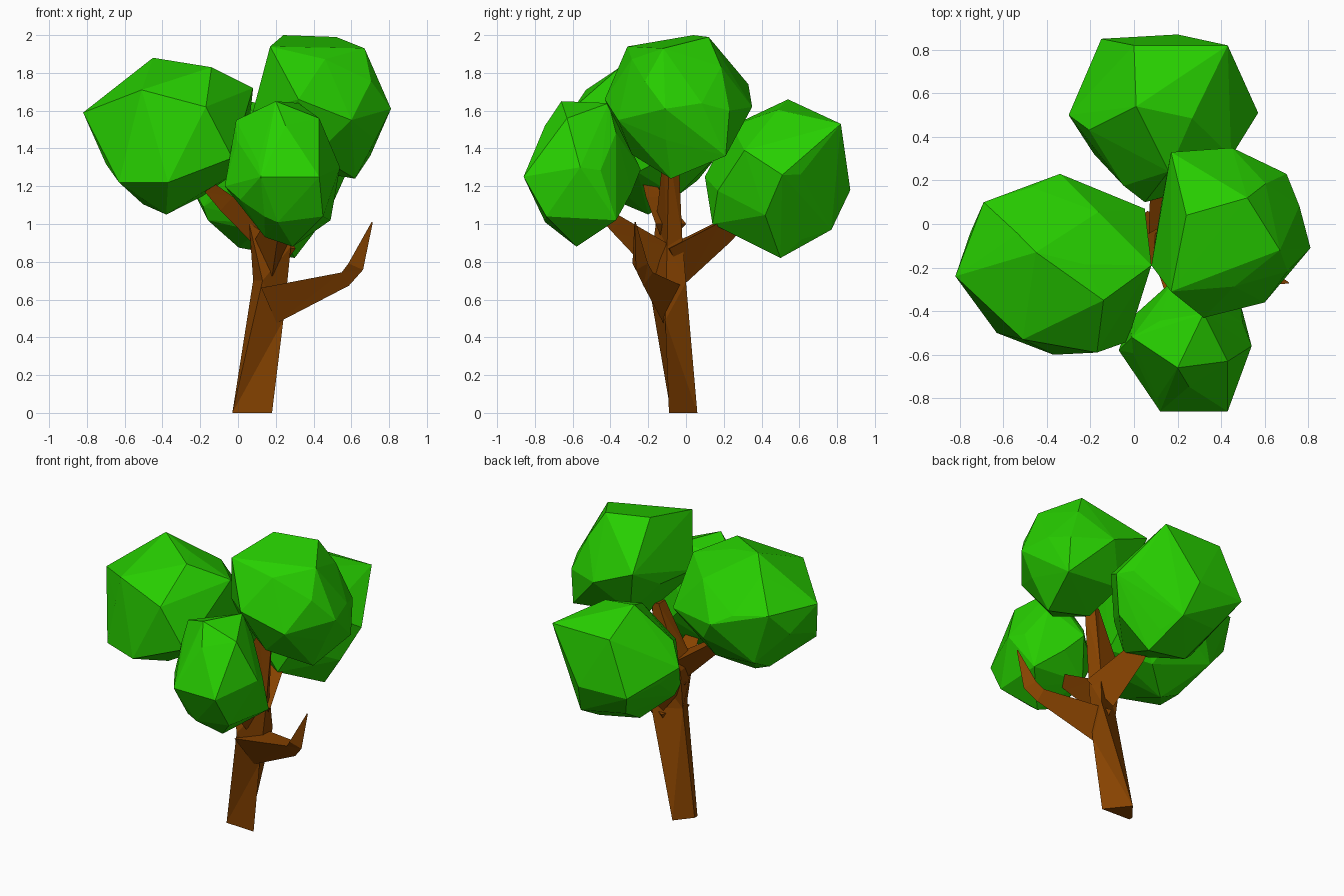
import bpy, bmesh, math
from mathutils import Vector


def material(name, rgb):
    m = bpy.data.materials.new(name)
    m.diffuse_color = (*rgb, 1)
    return m


BARK = material("bark", (0.24, 0.055, 0.0))
LEAF = material("leaves", (0.02, 0.62, 0.0))


def add_object(name, bm, mat):
    bmesh.ops.recalc_face_normals(bm, faces=bm.faces)
    mesh = bpy.data.meshes.new(name)
    bm.to_mesh(mesh)
    bm.free()
    mesh.materials.append(mat)
    obj = bpy.data.objects.new(name, mesh)
    bpy.context.collection.objects.link(obj)
    return obj


def loft(name, rings):
    """Skin a row of rings and cap both ends."""
    bm = bmesh.new()
    rows = [[bm.verts.new(p) for p in ring] for ring in rings]
    n = len(rows[0])
    for a, b in zip(rows, rows[1:]):
        for i in range(n):
            j = (i + 1) % n
            bm.faces.new((a[i], a[j], b[j], b[i]))
    bm.faces.new(rows[0])
    bm.faces.new(rows[-1])
    bmesh.ops.triangulate(bm, faces=bm.faces)
    return add_object(name, bm, BARK)


def limb(name, path, turn=math.pi):
    """Three-sided tapering branch along (x, y, z, radius) points."""
    pts = [Vector(p[:3]) for p in path]
    rings = []
    for i, p in enumerate(pts):
        d = (pts[min(i + 1, len(pts) - 1)] - pts[max(i - 1, 0)]).normalized()
        side = d.cross(Vector((0, 0, 1))).normalized()
        up = side.cross(d)
        angles = [turn + k * math.tau / 3 for k in range(3)]
        rings.append([p + path[i][3] * (side * math.sin(a) + up * math.cos(a))
                      for a in angles])
    return loft(name, rings)


def leaf_ball(name, low, high, corners, count=18, fill=0.92):
    """Faceted ball: hull of its main corners and a slightly smaller round core."""
    bm = bmesh.new()
    for c in corners:
        bm.verts.new(c)
    for i in range(count):
        z = 1 - (2 * i + 1) / count
        r = math.sqrt(1 - z * z)
        a = i * math.pi * (3 - math.sqrt(5))
        unit = (r * math.cos(a), r * math.sin(a), z)
        bm.verts.new([(lo + hi) / 2 + fill * u * (hi - lo) / 2
                      for lo, hi, u in zip(low, high, unit)])
    bmesh.ops.convex_hull(bm, input=bm.verts)
    inside = [v for v in bm.verts if not v.link_faces]
    bmesh.ops.delete(bm, geom=inside, context='VERTS')
    return add_object(name, bm, LEAF)


# Trunk rising into the central spike
loft("trunk", [
    [(0.18, -0.09, 0), (0.06, 0.06, 0), (-0.03, -0.05, 0), (-0.03, -0.08, 0)],
    [(0.24, -0.11, 0.49), (0.26, 0.00, 0.69), (0.08, -0.08, 0.70), (0.13, -0.20, 0.70)],
    [(0.28, -0.10, 0.88), (0.25, -0.02, 0.93), (0.07, -0.04, 0.97), (0.06, -0.16, 1.00)],
    [(0.32, -0.09, 1.38), (0.28, -0.04, 1.38), (0.24, -0.05, 1.38), (0.24, -0.12, 1.38)],
])

# Branches
limb("bare_branch", [(0.17, -0.11, 0.60, 0.13), (0.57, -0.22, 0.72, 0.05),
                     (0.62, -0.25, 0.78, 0.05), (0.71, -0.27, 1.01, 0.004)])
limb("back_branch", [(0.18, -0.07, 0.81, 0.14), (0.14, 0.20, 0.98, 0.08),
                     (0.13, 0.28, 1.05, 0.06)])
limb("front_branch", [(0.17, -0.10, 0.82, 0.12), (0.21, -0.36, 1.01, 0.06),
                      (0.22, -0.43, 1.06, 0.04)])
limb("left_branch", [(0.15, -0.09, 0.96, 0.10), (-0.06, -0.17, 1.12, 0.06),
                     (-0.15, -0.20, 1.20, 0.04)])

# Leaf balls
leaf_ball("left_leaves", (-0.82, -0.60, 1.05), (0.09, 0.23, 1.88), [
    (-0.82, -0.24, 1.59), (-0.45, -0.13, 1.88), (-0.51, -0.53, 1.71),
    (-0.17, -0.59, 1.62), (-0.14, -0.35, 1.83), (0.08, -0.19, 1.72),
    (-0.37, -0.60, 1.22), (-0.63, -0.50, 1.22), (-0.38, -0.20, 1.05),
    (-0.34, 0.23, 1.50), (-0.69, 0.10, 1.60), (0.05, 0.07, 1.45),
    (-0.03, -0.54, 1.35)])
leaf_ball("top_leaves", (0.07, -0.43, 1.24), (0.81, 0.35, 2.0), [
    (0.24, 0.04, 2.00), (0.52, 0.12, 1.99), (0.67, -0.12, 1.93),
    (0.81, -0.11, 1.61), (0.32, -0.43, 1.66), (0.08, -0.19, 1.60),
    (0.60, -0.36, 1.55), (0.62, -0.08, 1.24), (0.70, 0.21, 1.36),
    (0.70, 0.23, 1.60), (0.45, 0.35, 1.62), (0.17, 0.33, 1.74),
    (0.17, -0.31, 1.94)])
leaf_ball("front_leaves", (-0.07, -0.86, 0.88), (0.54, -0.24, 1.65), [
    (0.20, -0.66, 1.65), (0.43, -0.63, 1.56), (-0.01, -0.52, 1.55),
    (0.32, -0.41, 1.64), (0.12, -0.86, 1.25), (0.43, -0.86, 1.25),
    (0.54, -0.56, 1.30), (0.45, -0.74, 1.04), (0.14, -0.74, 1.04),
    (0.29, -0.58, 0.88), (0.49, -0.37, 1.02), (-0.07, -0.58, 1.20),
    (0.20, -0.24, 1.29)])
leaf_ball("back_leaves", (-0.30, 0.10, 0.82), (0.57, 0.87, 1.66), [
    (0.01, 0.54, 1.66), (0.57, 0.51, 1.26), (0.43, 0.82, 1.53),
    (0.00, 0.82, 1.53), (-0.15, 0.85, 1.18), (0.20, 0.87, 1.18),
    (-0.30, 0.50, 1.30), (0.30, 0.50, 0.82), (0.25, 0.77, 0.97),
    (0.20, 0.14, 1.00), (0.05, 0.10, 1.25), (-0.16, 0.35, 1.02)])
